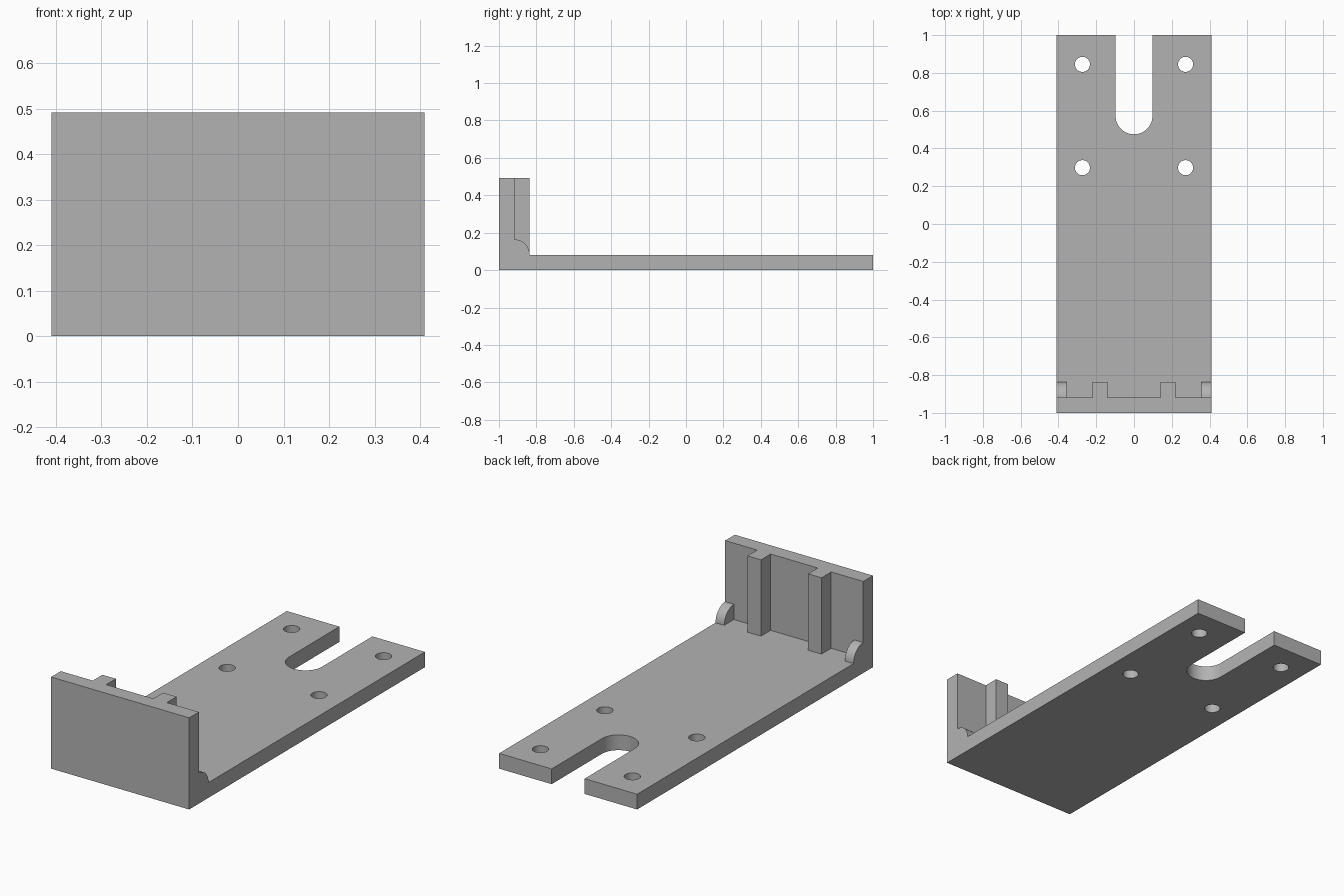
import bpy, bmesh, math
from mathutils import Vector

cube = bpy.data.objects.get("Cube")
if cube:
    bpy.data.objects.remove(cube, do_unlink=True)

W, H, T = 0.41, 0.492, 0.082      # half width, wall height, thickness
WALL = -1 + T                     # back face of the wall
RIB = WALL + T                    # back face of the ribs

grey = bpy.data.materials.new("plain grey")
grey.use_nodes = True
colour = (0.45, 0.45, 0.45, 1)
grey.diffuse_color = colour
grey.node_tree.nodes["Principled BSDF"].inputs["Base Color"].default_value = colour


def prism(name, outline, direction):
    """Extrude a closed 3D outline along a direction."""
    bm = bmesh.new()
    face = bm.faces.new([bm.verts.new(p) for p in outline])
    new = bmesh.ops.extrude_face_region(bm, geom=[face])["geom"]
    bmesh.ops.translate(bm, vec=Vector(direction),
                        verts=[v for v in new if isinstance(v, bmesh.types.BMVert)])
    bmesh.ops.recalc_face_normals(bm, faces=bm.faces)
    mesh = bpy.data.meshes.new(name)
    bm.to_mesh(mesh)
    bm.free()
    mesh.materials.append(grey)
    obj = bpy.data.objects.new(name, mesh)
    bpy.context.collection.objects.link(obj)
    return obj


def arc(cx, cy, r, start, end, steps):
    return [(cx + r * math.cos(a), cy + r * math.sin(a))
            for a in (math.radians(start + (end - start) * i / steps)
                      for i in range(steps + 1))]


def combine(target, part, operation):
    """Apply a boolean with the part, then remove the part."""
    part.hide_render = True
    bpy.context.view_layer.objects.active = target
    mod = target.modifiers.new(part.name, 'BOOLEAN')
    mod.operation, mod.solver, mod.object = operation, 'EXACT', part
    bpy.ops.object.modifier_apply(modifier=mod.name)
    bpy.data.objects.remove(part, do_unlink=True)


# L-shaped body: base plate and front wall
side = [(-1, 0), (1, 0), (1, T), (WALL, T), (WALL, H), (-1, H)]
bracket = prism("mounting_bracket", [(-W, y, z) for y, z in side], (2 * W, 0, 0))

# Ribs up the wall and rounded gussets in the corners
e = 0.02                          # overlap into the body
for s in (-1, 1):
    rib = [(0.14, WALL - e), (0.22, WALL - e), (0.22, RIB), (0.14, RIB)]
    combine(bracket, prism("wall_rib", [(s * x, y, T - e) for x, y in rib],
                           (0, 0, H - T + e)), 'UNION')
    quarter = arc(WALL, T, T, 0, 90, 16)
    quarter += [(WALL - e, 2 * T), (WALL - e, T - e), (RIB, T - e)]
    combine(bracket, prism("corner_gusset", [(s * W, y, z) for y, z in quarter],
                           (-s * 0.052, 0, 0)), 'UNION')

# Open slot at the back end
slot = arc(0, 0.573, 0.098, 180, 360, 32) + [(0.098, 1.1), (-0.098, 1.1)]
combine(bracket, prism("slot_cutter", [(x, y, -0.1) for x, y in slot],
                       (0, 0, 0.3)), 'DIFFERENCE')

# Four screw holes
for x in (-0.273, 0.273):
    for y in (0.298, 0.845):
        ring = arc(x, y, 0.04, 0, 360, 32)[:-1]
        combine(bracket, prism("hole_cutter", [(px, py, -0.1) for px, py in ring],
                               (0, 0, 0.3)), 'DIFFERENCE')

# Merge flush faces and smooth only the round surfaces
bm = bmesh.new()
bm.from_mesh(bracket.data)
bmesh.ops.remove_doubles(bm, verts=bm.verts, dist=0.0001)
bmesh.ops.dissolve_limit(bm, angle_limit=math.radians(0.5),
                         verts=bm.verts, edges=bm.edges)
bm.to_mesh(bracket.data)
bm.free()
bpy.ops.object.select_all(action='DESELECT')
bracket.select_set(True)
bpy.context.view_layer.objects.active = bracket
bpy.ops.object.shade_smooth_by_angle(angle=math.radians(30))
